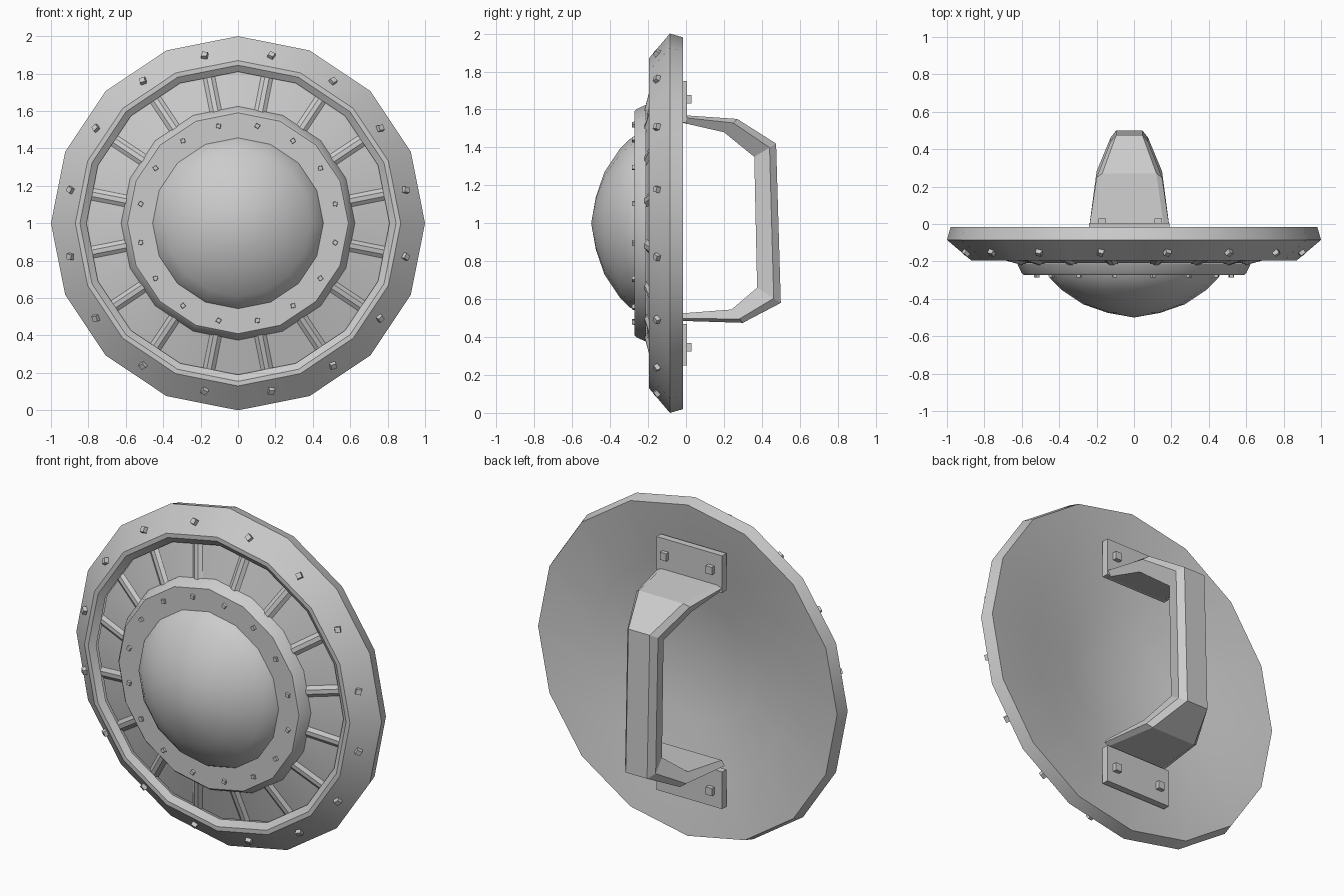
import bpy, bmesh, math
from mathutils import Matrix, Vector

if "Cube" in bpy.data.objects:
    bpy.data.objects.remove(bpy.data.objects["Cube"])

SIDES = 16
STEP = 2 * math.pi / SIDES
CENTRE = Matrix.Translation((0, 0, 1))

steel = bpy.data.materials.new("grey_metal")
steel.use_nodes = True
GREY = (0.6, 0.6, 0.6, 1)
steel.diffuse_color = GREY
steel.node_tree.nodes["Principled BSDF"].inputs["Base Color"].default_value = GREY


def finish(bm, name, angle=30):
    """Turn a bmesh into a shaded object."""
    mesh = bpy.data.meshes.new(name)
    bm.to_mesh(mesh)
    bm.free()
    mesh.materials.append(steel)
    ob = bpy.data.objects.new(name, mesh)
    bpy.context.collection.objects.link(ob)
    bpy.ops.object.select_all(action="DESELECT")
    ob.select_set(True)
    bpy.context.view_layer.objects.active = ob
    if angle:
        bpy.ops.object.shade_smooth_by_angle(angle=math.radians(angle))
    return ob


def lathe(profile, split=1):
    """Sweep (radius, y) points round the shield axis, facing the front."""
    bm = bmesh.new()
    n = SIDES * split
    rings = []
    for r, y in profile:
        if r == 0:
            rings.append([bm.verts.new((0, y, 1))] * n)
            continue
        ring = []
        for i in range(n):
            a = i * STEP / split
            k = r * (math.cos(STEP / 2) if i % split else 1)
            ring.append(bm.verts.new((k * math.sin(a), y, 1 + k * math.cos(a))))
        rings.append(ring)
    for a, b in zip(rings, rings[1:]):
        for i in range(n):
            j = (i + 1) % n
            corners = dict.fromkeys((a[i], a[j], b[j], b[i]))
            bm.faces.new(list(corners))
    return bm


# Rim with rounded back hollow
rim = [(0.81, -0.17), (0.845, -0.195), (0.87, -0.195), (1, -0.085), (0.98, -0.015),
       (0.64, -0.07), (0.35, -0.14), (0, -0.17)]
bm = lathe(rim)
bmesh.ops.recalc_face_normals(bm, faces=bm.faces)
finish(bm, "rim_and_back")

# Ring of shallow sunken panels, centred on the corners of the rim
bm = lathe([(0.815, -0.168), (0.61, -0.222)], split=2)
bm.normal_update()
if bm.faces[:][0].normal.y > 0:
    bmesh.ops.reverse_faces(bm, faces=bm.faces)
faces = bm.faces[:]
for i in range(SIDES):
    pair = [faces[2 * i - 1], faces[2 * i]]
    bmesh.ops.inset_region(bm, faces=pair, thickness=0.012, use_even_offset=True)
    bmesh.ops.inset_region(bm, faces=pair, thickness=0.02, depth=-0.014, use_even_offset=True)
finish(bm, "panel_ring")

# Boss ring and dome
finish(lathe([(0.44, -0.272), (0.59, -0.272), (0.602, -0.26), (0.625, -0.21)][::-1]), "boss_ring")
finish(lathe([(0.46, -0.265), (0.445, -0.295), (0.39, -0.35), (0.27, -0.43),
              (0.14, -0.475), (0, -0.5)]), "dome", 50)


def rivets(name, radius, y, size, tilt):
    """Square studs at the middle of every side."""
    bm = bmesh.new()
    for i in range(SIDES):
        m = (CENTRE @ Matrix.Rotation((i + 0.5) * STEP, 4, "Y")
             @ Matrix.Translation((0, y, radius)) @ Matrix.Rotation(tilt, 4, "X")
             @ Matrix.Rotation(0.35, 4, "Y"))
        studs = bmesh.ops.create_cube(bm, size=size, matrix=m)["verts"]
        top = [v for v in studs if (m.inverted() @ v.co).y < 0]
        bmesh.ops.scale(bm, vec=(0.8, 0.8, 0.8), verts=top,
                        space=Matrix.Translation(-sum((v.co for v in top), Vector()) / len(top)))
    finish(bm, name, 0)


rivets("rim_rivets", 0.912, -0.15, 0.036, -math.atan2(0.128, 0.11) + 0.2)
rivets("boss_rivets", 0.53, -0.272, 0.026, 0)

# Handle: (outer y, z), (inner y, z), half width
stations = [
    ((-0.02, 1.57), (-0.02, 1.53), 0.215),
    ((0.27, 1.55), (0.2, 1.48), 0.175),
    ((0.475, 1.42), (0.36, 1.35), 0.1),
    ((0.5, 0.58), (0.375, 0.66), 0.1),
    ((0.3, 0.475), (0.24, 0.545), 0.175),
    ((-0.02, 0.485), (-0.02, 0.525), 0.215)]
HANDLE_X = -0.025
bm = bmesh.new()
loops = []
for outer, inner, w in stations:
    o, i = Vector((0, *outer)), Vector((0, *inner))
    side = i.lerp(o, 0.7)
    section = [(i, -w + 0.02), (side, -w), (o, -w + 0.03), (o, w - 0.03), (side, w), (i, w - 0.02)]
    loops.append([bm.verts.new(p + Vector((HANDLE_X + x, 0, 0))) for p, x in section])
for a, b in zip(loops, loops[1:]):
    for k in range(6):
        j = (k + 1) % 6
        bm.faces.new((a[k], a[j], b[j], b[k]))
bm.faces.new(loops[0])
bm.faces.new(loops[-1])
bmesh.ops.recalc_face_normals(bm, faces=bm.faces)
finish(bm, "handle", 20)


def box(name, centre, size):
    bm = bmesh.new()
    bmesh.ops.create_cube(bm, size=1, matrix=Matrix.Translation(centre) @ Matrix.Diagonal((*size, 1)))
    finish(bm, name, 0)


# Mounting plates and their bolts
for place, s in (("upper", 1), ("lower", -1)):
    box(place + "_mounting_plate", (HANDLE_X, -0.015, 1 + s * 0.64), (0.43, 0.04, 0.22))
    for label, x in (("right", -0.17), ("left", 0.13)):
        box(f"{place}_{label}_bolt", (x, 0.01, 1 + s * 0.655), (0.04, 0.04, 0.045))
